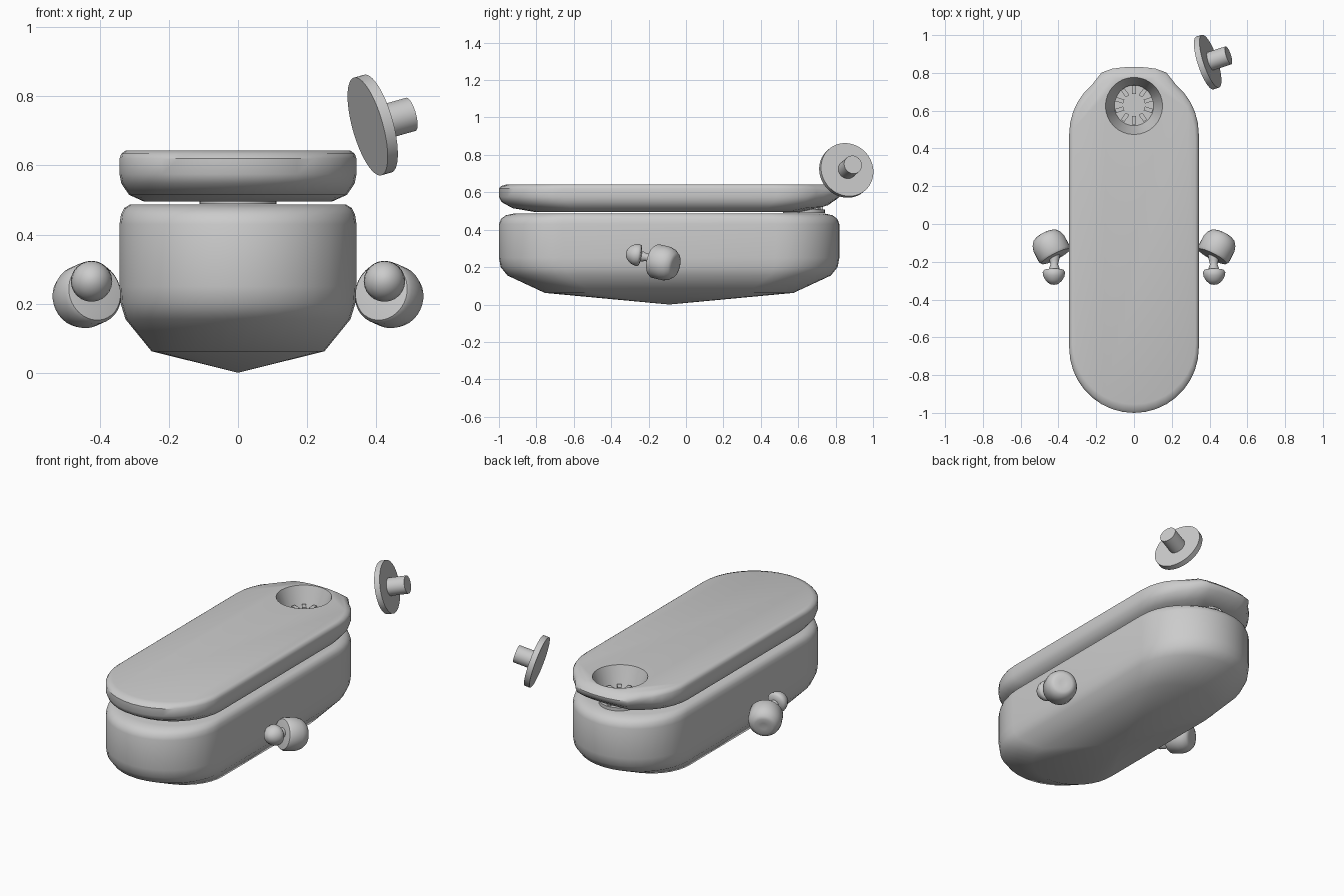
import bpy, bmesh, math
from mathutils import Vector

if "Cube" in bpy.data.objects:
    bpy.data.objects.remove(bpy.data.objects["Cube"])

CY = -0.09   # centre of the long stadium outline


def finish(name, bm, angle=40):
    bmesh.ops.recalc_face_normals(bm, faces=bm.faces)
    me = bpy.data.meshes.new(name)
    bm.to_mesh(me)
    bm.free()
    ob = bpy.data.objects.new(name, me)
    bpy.context.collection.objects.link(ob)
    smooth(ob, angle)
    return ob


def smooth(ob, angle=40):
    bpy.ops.object.select_all(action='DESELECT')
    ob.select_set(True)
    bpy.context.view_layer.objects.active = ob
    bpy.ops.object.shade_smooth_by_angle(angle=math.radians(angle))


def bridge(bm, rings):
    for a, b in zip(rings, rings[1:]):
        n = len(a)
        for i in range(n):
            bm.faces.new((a[i], a[(i + 1) % n], b[(i + 1) % n], b[i]))


def stadium(n=18):
    r, h = 0.343, 0.567
    pts = []
    for sign, start in ((1, 0), (-1, math.pi)):
        for i in range(n + 1):
            t = start + math.pi * i / n
            pts.append((r * math.cos(t), sign * h + r * math.sin(t)))
    return pts


def stadium_rings(bm, profile):
    rings = [[bm.verts.new((x * s, CY + y * s, z)) for x, y in stadium()]
             for s, z in profile]
    bridge(bm, rings)
    bm.faces.new(rings[-1])
    return rings


def lathe(name, profile, origin, axis, n=32, angle=40):
    """Revolve (radius, distance) points about an arbitrary axis."""
    q = Vector(axis).normalized().to_track_quat('Z', 'Y')
    bm = bmesh.new()
    rings = []
    for r, d in profile:
        rings.append([bm.verts.new(Vector(origin) + q @ Vector(
            (r * math.cos(2 * math.pi * i / n), r * math.sin(2 * math.pi * i / n), d)))
            for i in range(n)])
    bridge(bm, rings)
    bm.faces.new(rings[0])
    bm.faces.new(rings[-1])
    return finish(name, bm, angle)


# lower tub with a shallow pointed underside
bm = bmesh.new()
rings = stadium_rings(bm, [(0.73, 0.062), (0.95, 0.155), (0.99, 0.2), (1, 0.25), (1, 0.43),
                           (0.988, 0.458), (0.96, 0.477), (0.91, 0.487)])
tip = bm.verts.new((0, CY, 0))
base = rings[0]
for i in range(len(base)):
    bm.faces.new((tip, base[i], base[(i + 1) % len(base)]))
finish("lower_hull", bm)

# upper lid, with a lip pulled out at the back
bm = bmesh.new()
rings = stadium_rings(bm, [(0.79, 0.495), (0.92, 0.515), (0.985, 0.548), (1, 0.575),
                           (1, 0.62), (0.985, 0.634), (0.95, 0.643)])
bm.faces.new(rings[0])
for k, ring in enumerate(rings):
    for v in ring:
        if v.co.y > 0.64:
            f = min(1, (v.co.y - 0.64) / 0.17)
            if k < 4:
                v.co.z += 0.025 * f
            elif k < 6:
                v.co.z -= 0.015 * f
            x = abs(v.co.x)
            if x < 0.22:
                w = min(1, (0.22 - x) / 0.06)
                v.co.y += w * (0.012 + 0.03 * (x / 0.2) ** 2)
lid = finish("upper_lid", bm)

# bowl-shaped opening through the lid
cutter = lathe("bowl_cutter", [(0.09, 0.47), (0.105, 0.51), (0.152, 0.645), (0.16, 0.67)],
               (0, 0.625, 0), (0, 0, 1))
mod = lid.modifiers.new("bowl", 'BOOLEAN')
mod.object, mod.operation, mod.solver = cutter, 'DIFFERENCE', 'EXACT'
bpy.context.view_layer.objects.active = lid
bpy.ops.object.modifier_apply(modifier=mod.name)
bpy.data.objects.remove(cutter)
smooth(lid)

# drain plate with a ring of upright fins
lathe("drain_plate", [(0.112, 0.489), (0.112, 0.508)], (0, 0.63, 0), (0, 0, 1))
bm = bmesh.new()
for i in range(10):
    t = math.pi / 2 + 2 * math.pi * i / 10
    u, v = Vector((math.cos(t), math.sin(t), 0)), Vector((-math.sin(t), math.cos(t), 0))
    cube = bmesh.ops.create_cube(bm, size=1)["verts"]
    for p in cube:
        a, b, c = p.co
        p.co = Vector((0, 0.63, 0.528)) + u * (0.08 + a * 0.045) + v * b * 0.022
        p.co.z += c * 0.045
finish("drain_fins", bm)

# side knobs: angled barrel, stem and domed button
for s, side in ((1, "right"), (-1, "left")):
    barrel_axis = (-0.45 * s, -0.87, 0.2)
    lathe(side + "_barrel",
          [(0.02, -0.068), (0.05, -0.072), (0.068, -0.064), (0.084, -0.042), (0.092, -0.015),
           (0.092, 0.05), (0.084, 0.062), (0.05, 0.066)],
          (0.443 * s, -0.118, 0.222), barrel_axis)
    lathe(side + "_stem", [(0.03, 0), (0.025, 0.03), (0.02, 0.05), (0.028, 0.07), (0.02, 0.11)],
          (0.422 * s, -0.165, 0.243), (0, -1, 0.2), 20)
    lathe(side + "_button",
          [(0.025, 0), (0.052, 0.006), (0.06, 0.018), (0.055, 0.042), (0.042, 0.064),
           (0.022, 0.08), (0.005, 0.084)],
          (0.424 * s, -0.238, 0.262), (0, -1, 0.15), 24, 50)

# separate tilted dial with a stub handle
dial_axis = (0.917, 0.30, 0.257)
dial = (0.39, 0.857, 0.717)
lathe("dial_disc", [(0.147, -0.016), (0.147, 0.016)], dial, dial_axis, 48)
lathe("dial_stub", [(0.05, 0.01), (0.05, 0.12)], dial, dial_axis)
